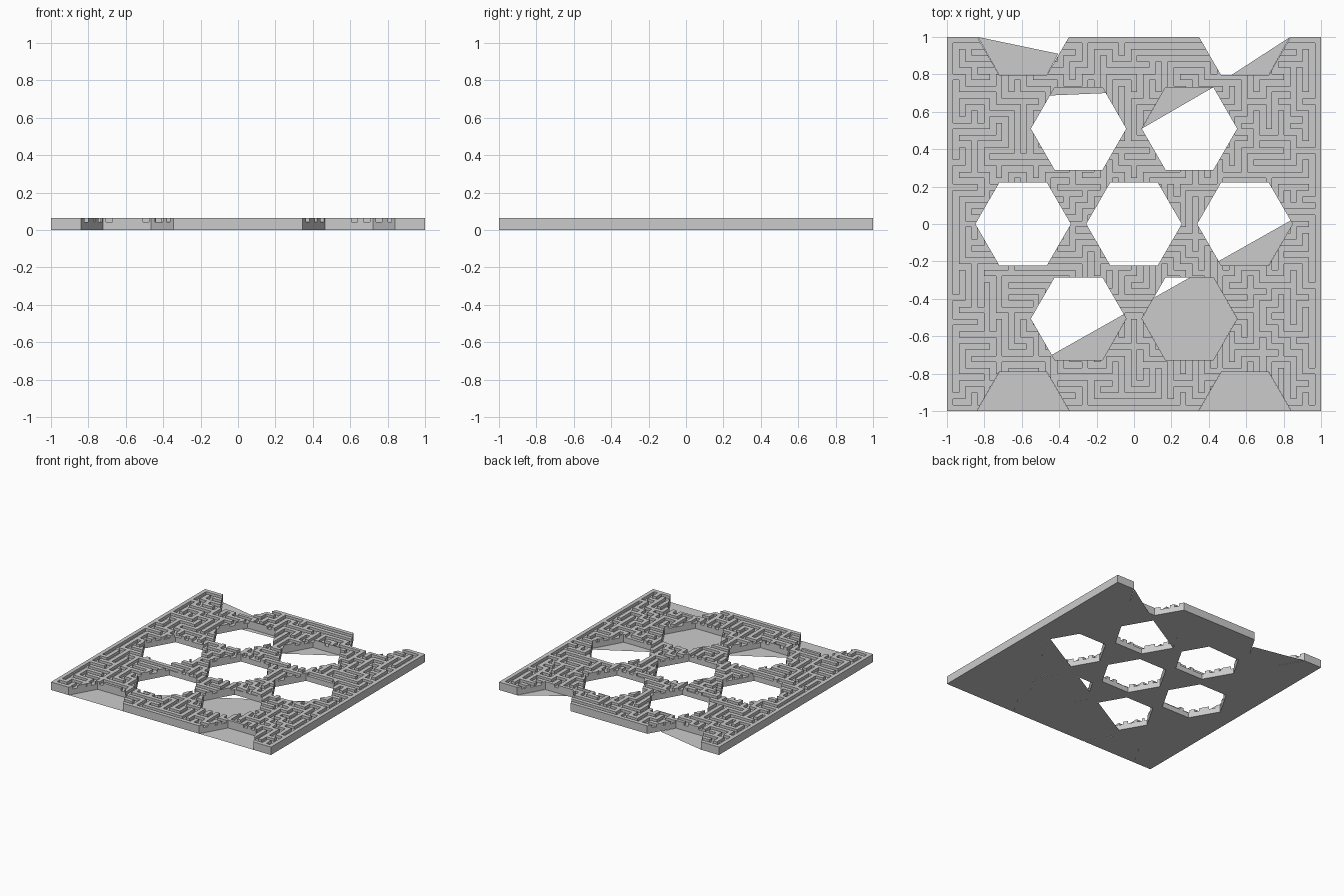
import bpy, bmesh, math, random

if "Cube" in bpy.data.objects:
    bpy.data.objects.remove(bpy.data.objects["Cube"])

random.seed(4)
N = 30                      # maze rooms per side
G = 2 * N + 1               # squares per side, walls included
S = 2.0 / G                 # square size
TOP, FLOOR = 0.065, 0.043   # wall top and path floor heights
R = 0.255                   # hexagon radius
CENTRES = [(0, 0), (-0.593, 0), (0.593, 0)]
CENTRES += [(sx * 0.2965, 0.002 + sy * 0.508) for sx in (-1, 1) for sy in (-1, 1)]
CENTRES += [(sx * 0.593, 0.002 + sy * 1.015) for sx in (-1, 1) for sy in (-1, 1)]


def make_object(name, bm):
    mesh = bpy.data.meshes.new(name)
    bm.to_mesh(mesh)
    bm.free()
    ob = bpy.data.objects.new(name, mesh)
    bpy.context.collection.objects.link(ob)
    return ob


def maze_paths():
    """Depth-first maze; returns the set of sunken squares."""
    stack, paths = [(1, 1)], {(1, 1)}
    while stack:
        x, y = stack[-1]
        options = [(dx, dy) for dx, dy in ((1, 0), (-1, 0), (0, 1), (0, -1))
                   if 0 < x + 2 * dx < G and 0 < y + 2 * dy < G
                   and (x + 2 * dx, y + 2 * dy) not in paths]
        if not options:
            stack.pop()
            continue
        dx, dy = random.choice(options)
        paths |= {(x + dx, y + dy), (x + 2 * dx, y + 2 * dy)}
        stack.append((x + 2 * dx, y + 2 * dy))
    return paths


# maze plate: raised walls and sunken paths as one closed solid
paths = maze_paths()
bm = bmesh.new()


def height(i, j):
    if not (0 <= i < G and 0 <= j < G):
        return 0.0
    return FLOOR if (i, j) in paths else TOP


def quad(*pts):
    bm.faces.new([bm.verts.new((-1 + i * S, -1 + j * S, z)) for i, j, z in pts])


for i in range(G):
    for j in range(G):
        h = height(i, j)
        ring = [(i, j), (i + 1, j), (i + 1, j + 1), (i, j + 1)]
        quad(*[(a, b, h) for a, b in ring])
        quad(*[(a, b, 0) for a, b in reversed(ring)])
        for k, (dx, dy) in enumerate(((0, -1), (1, 0), (0, 1), (-1, 0))):
            low = height(i + dx, j + dy)
            if low < h:
                a, b = ring[k], ring[(k + 1) % 4]
                quad((*a, low), (*b, low), (*b, h), (*a, h))
bmesh.ops.remove_doubles(bm, verts=bm.verts, dist=1e-4)
bmesh.ops.recalc_face_normals(bm, faces=bm.faces)
plate = make_object("maze_plate", bm)

# hexagonal openings
bm = bmesh.new()
for cx, cy in CENTRES:
    ring = [(cx + R * math.cos(k * math.pi / 3), cy + R * math.sin(k * math.pi / 3))
            for k in range(6)]
    base = bm.faces.new([bm.verts.new((x, y, -0.1)) for x, y in ring])
    ext = bmesh.ops.extrude_face_region(bm, geom=[base])
    bmesh.ops.translate(bm, vec=(0, 0, 0.3),
                        verts=[v for v in ext["geom"] if isinstance(v, bmesh.types.BMVert)])
bmesh.ops.recalc_face_normals(bm, faces=bm.faces)
cutter = make_object("hexagon_cutter", bm)
cutter.hide_render = True
mod = plate.modifiers.new("openings", 'BOOLEAN')
mod.operation, mod.solver, mod.object = 'DIFFERENCE', 'EXACT', cutter
bpy.context.view_layer.objects.active = plate
plate.select_set(True)
bpy.ops.object.modifier_apply(modifier=mod.name)
bpy.data.objects.remove(cutter)

# merge coplanar squares
bm = bmesh.new()
bm.from_mesh(plate.data)
bmesh.ops.dissolve_limit(bm, angle_limit=0.01, verts=bm.verts, edges=bm.edges)
bmesh.ops.triangulate(bm, faces=[f for f in bm.faces if len(f.verts) > 4])
bm.to_mesh(plate.data)
bm.free()

# thin sheets closing parts of the openings at the underside
SHEETS = [
    [(-.835, 1), (-.72, .796), (-.466, .796), (-.405, .91)],
    [(.52, .796), (.72, .796), (.835, 1)],
    [(-.45, .687), (-.424, .731), (-.169, .731), (-.15, .70)],
    [(.042, .51), (.169, .731), (.424, .731)],
    [(.84, .02), (.848, 0), (.72, -.221), (.466, -.221), (.45, -.20)],
    [(-.44, -.70), (-.424, -.727), (-.169, -.727), (-.042, -.506), (-.055, -.483)],
    [(.105, -.395), (.042, -.506), (.169, -.727), (.424, -.727), (.551, -.506),
     (.424, -.285), (.30, -.285)],
    [(-.84, -1), (-.72, -.792), (-.466, -.792), (-.346, -1)],
    [(.346, -1), (.466, -.792), (.72, -.792), (.84, -1)],
]
bm = bmesh.new()
for pts in SHEETS:
    f = bm.faces.new([bm.verts.new((x, y, 0)) for x, y in pts])
    f.normal_update()
    if f.normal.z > 0:
        f.normal_flip()
make_object("underside_sheets", bm)
